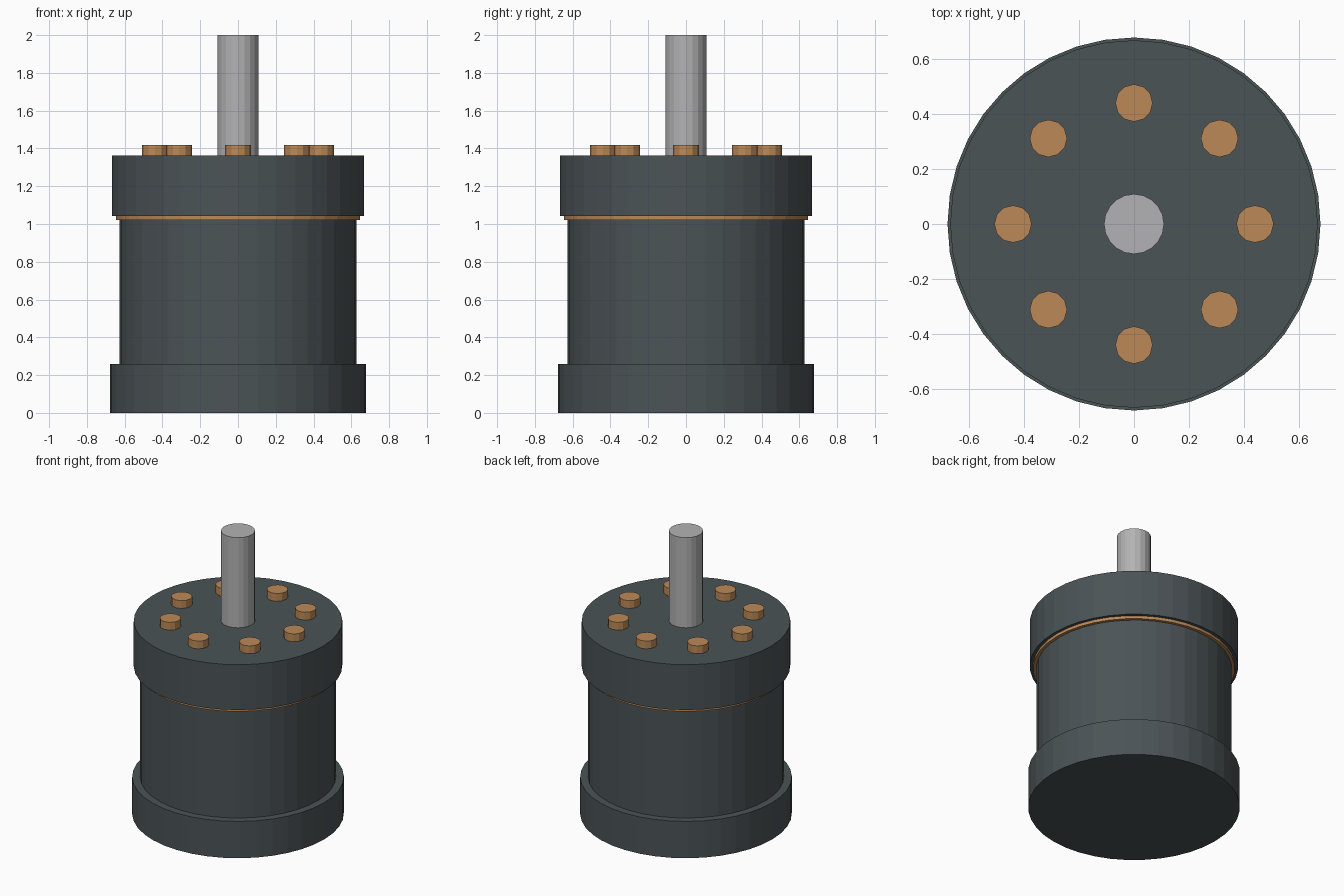
import bpy
from math import cos, sin, tau

cube = bpy.data.objects.get("Cube")
if cube:
    bpy.data.objects.remove(cube, do_unlink=True)


def make_material(name, colour):
    mat = bpy.data.materials.new(name)
    mat.use_nodes = True
    mat.diffuse_color = (*colour, 1)
    mat.node_tree.nodes["Principled BSDF"].inputs["Base Color"].default_value = (*colour, 1)
    return mat


dark = make_material("dark slate", (0.07, 0.087, 0.094))
copper = make_material("copper", (0.50, 0.25, 0.095))
steel = make_material("light steel", (0.45, 0.45, 0.46))


def cylinder(name, radius, bottom, top, sides, mat, x=0, y=0):
    bpy.ops.mesh.primitive_cylinder_add(
        vertices=sides, radius=radius, depth=top - bottom,
        location=(x, y, (bottom + top) / 2))
    part = bpy.context.object
    part.name = name
    part.data.materials.append(mat)
    return part


# Housing
cylinder("base_flange", 0.678, 0, 0.26, 40, dark)
cylinder("main_body", 0.627, 0.2, 1.1, 40, dark)
cylinder("seal_ring", 0.647, 1.022, 1.06, 40, copper)
cylinder("top_cap", 0.668, 1.043, 1.363, 40, dark)

# Output shaft
cylinder("shaft", 0.109, 1.3, 2, 20, steel)

# Ring of bolt heads on the cap
BOLTS = 8
for i in range(BOLTS):
    a = tau * i / BOLTS
    cylinder(f"bolt_head_{i + 1}", 0.068, 1.35, 1.418, 12, copper,
             0.44 * cos(a), 0.44 * sin(a))
